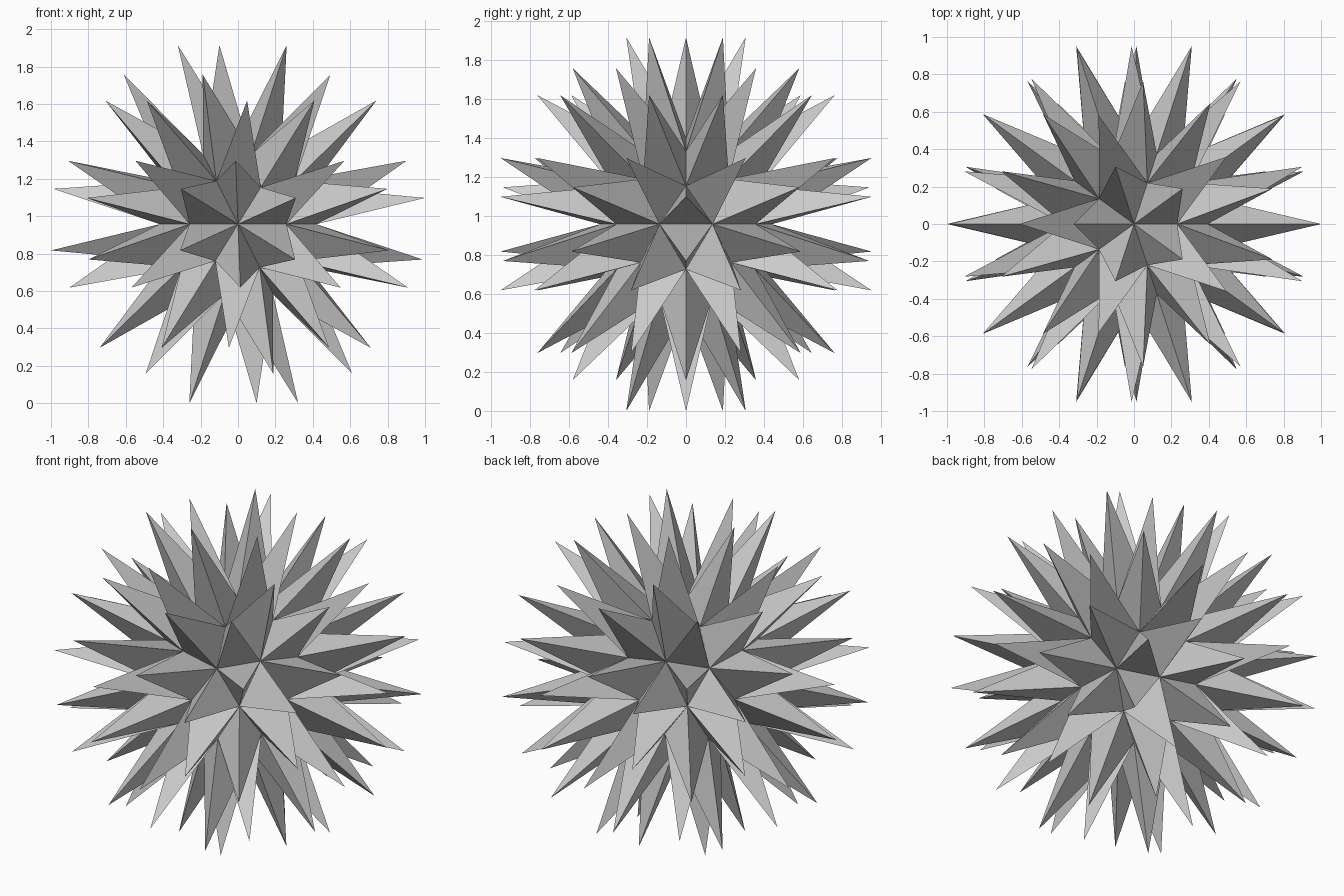
import bpy, bmesh
from mathutils import Vector

if "Cube" in bpy.data.objects:
    bpy.data.objects.remove(bpy.data.objects["Cube"])

CORE_RADIUS = 0.44     # radius of the faceted core
SPIKE_LENGTH = 0.595   # spike height above each core face

# Core: 80-sided ball with a vertex at each pole
bm = bmesh.new()
bmesh.ops.create_icosphere(bm, subdivisions=2, radius=CORE_RADIUS)
bm.normal_update()

# Spikes: raise a three-sided pyramid along the normal of every face
for face in list(bm.faces):
    tip = bm.verts.new(face.calc_center_median() + face.normal * SPIKE_LENGTH)
    corners = list(face.verts)
    bm.faces.remove(face)
    for a, b in zip(corners, corners[1:] + corners[:1]):
        bm.faces.new((a, b, tip))

# Stand the lowest tips on the floor
bmesh.ops.translate(bm, verts=bm.verts, vec=Vector((0, 0, -min(v.co.z for v in bm.verts))))
bm.normal_update()

mesh = bpy.data.meshes.new("spiky_ball")
bm.to_mesh(mesh)
bm.free()
bpy.context.collection.objects.link(bpy.data.objects.new("spiky_ball", mesh))
